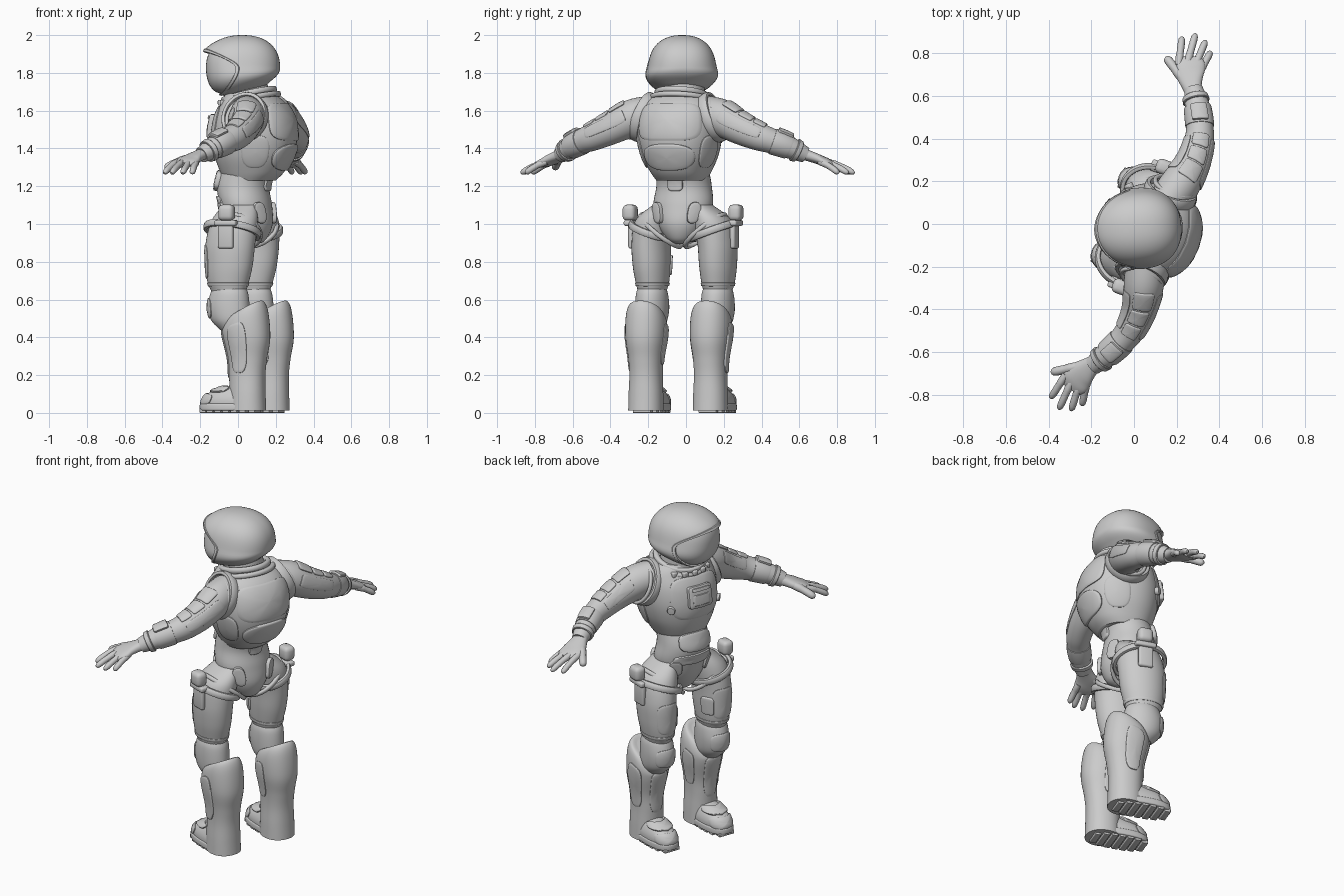
import bpy, bmesh
from math import sin, cos, pi, radians, exp, sqrt, floor
from mathutils import Vector as V, Matrix

if "Cube" in bpy.data.objects:
    bpy.data.objects.remove(bpy.data.objects["Cube"])

TURN = radians(-110)  # parts are modelled facing -y, then the figure is turned


def finish(name, bm, mirror=False):
    bmesh.ops.recalc_face_normals(bm, faces=bm.faces)
    me = bpy.data.meshes.new(name)
    bm.to_mesh(me)
    bm.free()
    me.polygons.foreach_set("use_smooth", [True] * len(me.polygons))
    me.set_sharp_from_angle(angle=radians(42))
    ob = bpy.data.objects.new(name, me)
    bpy.context.collection.objects.link(ob)
    ob.rotation_euler.z = TURN
    if mirror:
        ob.modifiers.new("Mirror", 'MIRROR').use_mirror_merge = False
    return ob


def skin(name, rows, mirror=False, loop=False, caps=True):
    """Join closed rings of points into a surface."""
    bm = bmesh.new()
    vs = [[bm.verts.new(p) for p in r] for r in rows]
    n = len(rows[0])
    for i in range(len(rows) if loop else len(rows) - 1):
        a, b = vs[i], vs[(i + 1) % len(rows)]
        for j in range(n):
            bm.faces.new((a[j], a[(j + 1) % n], b[(j + 1) % n], b[j]))
    if caps and not loop:
        bm.faces.new(vs[0])
        bm.faces.new(vs[-1])
    return finish(name, bm, mirror)


def se(c, e):
    return (abs(c) ** e) * (1 if c >= 0 else -1)


def surf(secs, limb=False, e=1.0):
    """Surface through sections (x, y, z, radius a, radius b, tilt)."""
    S = [tuple(s) + (0,) * (6 - len(s)) for s in secs]
    m = len(S) - 1

    def at(v):
        v = min(max(v, 0), m)
        i = min(int(floor(v)), m - 1)
        t = v - i
        q = [S[min(max(i + k, 0), m)] for k in (-1, 0, 1, 2)]
        return [0.5 * (2 * b + (c - a) * t + (2 * a - 5 * b + 4 * c - d) * t * t
                       + (3 * b - a - 3 * c + d) * t ** 3) for a, b, c, d in zip(*q)]

    def f(u, v, h=0.0):
        s = at(v)
        c = V(s[:3])
        A, B = V((1, 0, 0)), V((0, 1, s[5]))
        if limb:
            T = (V(at(v + .1)[:3]) - V(at(v - .1)[:3])).normalized()
            A = T.cross(V((0, 0, 1))).normalized()
            B = A.cross(T)
        r = radians(u)
        p = c + A * s[3] * se(cos(r), e) + B * s[4] * se(sin(r), e)
        if h:
            d = (f(u + 1, v) - f(u - 1, v)).cross(f(u, v + .03) - f(u, v - .03)).normalized()
            p += d * (h if d.dot(p - c) > 0 else -h)
        return p
    f.m = m
    return f


def loft(name, f, mirror=False, n=40, k=6):
    skin(name, [[f(j * 360 / n, i / k) for j in range(n)] for i in range(f.m * k + 1)], mirror)


def band(name, f, v0, v1, h, mirror=False, n=40):
    prof = [(0, -.012), (.03, h * .7), (.12, h), (.5, h), (.88, h), (.97, h * .7), (1, -.012)]
    skin(name, [[f(j * 360 / n, v0 + (v1 - v0) * t, k) for j in range(n)] for t, k in prof], mirror, caps=False)


def plate(name, f, uc, vc, du, dv, h, mirror=False, e=0.35, n=40):
    """Raised pad lying on a surface; small e gives a rounded rectangle."""
    rows = []
    for r, k in ((.02, h), (.35, h), (.65, h), (.85, h), (.93, h * .92), (.98, h * .6), (1, -.008)):
        rows.append([f(uc + du * r * se(cos(2 * pi * j / n), e),
                       vc + dv * r * se(sin(2 * pi * j / n), e), k) for j in range(n)])
    skin(name, rows, mirror)


def ring(name, c, a, b, w, h, mirror=False, n=48):
    c, a, b = V(c), V(a), V(b)
    nz = a.cross(b).normalized()
    rows = []
    for i in range(n):
        t = 2 * pi * i / n
        d = a * cos(t) + b * sin(t)
        rows.append([c + d + d.normalized() * w * se(cos(q), .7) + nz * h * se(sin(q), .7)
                     for q in [2 * pi * j / 12 for j in range(12)]])
    skin(name, rows, mirror, loop=True)


def box(name, loc, size, bev, mirror=False):
    bm = bmesh.new()
    bmesh.ops.create_cube(bm, size=1)
    for v in bm.verts:
        v.co = V([a * b + c for a, b, c in zip(v.co, size, loc)])
    bmesh.ops.bevel(bm, geom=bm.edges[:], offset=bev, segments=3, profile=.5, affect='EDGES')
    finish(name, bm, mirror)


# helmet: polar shell around the forward axis, with a visor opening, head turned to one side
LOOK = Matrix.Rotation(radians(24), 3, 'Z')


def t_open(q):
    return radians(1 / sqrt((cos(q) / 76) ** 2 + (sin(q) / (28 if sin(q) > 0 else 54)) ** 2))


def helm(t, q, s, brow):
    d = V((sin(t) * cos(q), -cos(t), sin(t) * sin(q)))
    k = s * sum(abs(c) ** 2.3 for c in d) ** (-1 / 2.3)
    x, y, z = d.x * k * .176, d.y * k * .2, d.z * k * .172
    x *= 1 + .12 * exp(-((z + .07) / .07) ** 2)      # flared jaw
    if z < 0:
        z = z * .82 + .2 * y * min(1, -z / .12)
    y -= brow * exp(-((t - t_open(q)) / .35) ** 2) * max(0, sin(q)) ** 1.5
    return LOOK @ V((x, y, z)) + V((.012, .028, 1.828))


N = 64
ang = [2 * pi * j / N for j in range(N)]
rows = [[helm(t_open(q) + .02, q, .9, .02) for q in ang]]
for i in range(31):
    g = i / 30
    rows.append([helm(t_open(q) + (pi - .02 - t_open(q)) * g, q, 1 - .03 * exp(-g * 40), .025) for q in ang])
skin("helmet_shell", rows)
skin("visor", [[helm(.02 + i * 1.8 / 20, q, .955, 0) for q in ang] for i in range(21)])
skin("visor_rim", [[helm(t_open(q) + a, q, s, .025) for q in ang]
                   for a, s in ((.0, .96), (.01, 1.012), (.09, 1.018), (.12, .985))], caps=False)

# neck and collar
loft("neck", surf([(0, .05, 1.64, .12, .12), (0, .045, 1.70, .115, .12), (0, .04, 1.74, .11, .12)]))
ring("collar", (0, .062, 1.685), (.13, 0, 0), (0, .132, .03), .016, .016)
ring("lower_collar", (0, .07, 1.66), (.155, 0, 0), (0, .145, .03), .016, .014)
for i in range(5):
    q = radians(270 + (i - 2) * 22)
    box("collar_clip", (.158 * cos(q), .068 + .152 * sin(q), 1.642), (.032, .032, .03), .007)

# body suit with pelvis
body = surf([(0, .07, .893, .03, .04), (0, .07, .92, .075, .085), (0, .062, 1.0, .13, .125), (0, .045, 1.1, .16, .135),
             (0, .03, 1.2, .148, .138), (0, .06, 1.3, .14, .14)])
loft("body_suit", body)
plate("abdomen_plate", body, 270, 4.25, 42, .5, .02, e=.7)
plate("lower_belly_plate", body, 270, 3.2, 50, .3, .01, e=.7)
plate("back_tab", body, 90, 4.35, 17, .62, .012, e=.5)
plate("back_tab_wing", body, 90, 4.75, 60, .25, .01, e=.5)
plate("hip_pad", body, 50, 2.6, 13, .55, .022, True, e=.75)
plate("front_hip_pad", body, 312, 2.7, 14, .45, .014, True, e=.7)

# chest armour
chest = surf([(0, .07, 1.23, .13, .13), (0, .08, 1.275, .157, .167), (0, .09, 1.36, .197, .205),
              (0, .094, 1.46, .218, .222), (0, .095, 1.56, .215, .208), (0, .088, 1.64, .188, .165),
              (0, .065, 1.69, .135, .125)], e=.9)
loft("chest_armour", chest, n=56)
plate("back_upper_plate", chest, 90, 3.9, 52, 1.1, .008, e=.5)
plate("back_lower_plate", chest, 90, 1.9, 44, .75, .012, e=.85)
plate("side_plate", chest, 20, 2.2, 20, .9, .008, True, e=.7)
plate("breast_plate", chest, 270, 3.5, 44, 1.3, .008, e=.5)
plate("chest_box", chest, 270, 3.55, 17, .62, .032, e=.2)
plate("chest_box_slot", chest, 270, 3.95, 12, .1, .042, e=.2)
plate("chest_box_lid", chest, 270, 3.4, 12, .3, .036, e=.2)
plate("chest_button", chest, 312, 2.9, 6, .22, .022, True, e=1)

# shoulder straps
ring("shoulder_strap", (.195, .11, 1.565), (0, .114, 0), (-.045, 0, .116), .013, .028, True)
ring("shoulder_trim", (.232, .122, 1.56), (0, .1, 0), (-.04, 0, .103), .01, .01, True)

# arms
arm = surf([(.15, .11, 1.59, .09, .09), (.25, .14, 1.562, .094, .098), (.36, .16, 1.508, .08, .086),
            (.46, .155, 1.465, .071, .075), (.53, .135, 1.44, .064, .066), (.61, .095, 1.408, .06, .06),
            (.69, .045, 1.365, .044, .042)], limb=True)
loft("arm", arm, True)
for v, dv in ((1.4, .34), (2.15, .34), (2.95, .38)):
    plate("upper_arm_panel", arm, 95, v, 32, dv, .008, True, e=.25)
plate("arm_back_panel", arm, 162, 2.2, 24, 1.0, .005, True, e=.3)
plate("arm_front_panel", arm, 30, 2.2, 24, 1.0, .005, True, e=.3)
band("forearm_cuff", arm, 4.05, 5.1, .005, True)
plate("forearm_box", arm, 95, 4.6, 32, .42, .018, True, e=.2)
band("wrist_ring", arm, 5.3, 5.55, .009, True)

# hands
palm = surf([(.66, .06, 1.378, .036, .033), (.70, .034, 1.362, .047, .029), (.75, .006, 1.342, .066, .026),
             (.795, -.006, 1.325, .068, .022), (.825, -.014, 1.312, .052, .014)], limb=True, e=.85)
loft("palm", palm, True, n=24, k=4)


def digit(name, a, b, r, drop):
    a, b = V(a), V(b)
    S = []
    for t, k in ((0, 1), (.3, 1.06), (.45, .95), (.7, .97), (.92, .85), (1, .3)):
        p = a.lerp(b, t) + V((0, 0, -drop * t * t + drop * t))
        S.append((*p, r * k, r * k))
    loft(name, surf(S, limb=True), True, n=12, k=2)


for ya, xb, yb in ((-.058, .900, -.088), (-.022, .936, -.034), (.015, .922, .022), (.045, .882, .062)):
    digit("finger", (.785 - abs(ya + .01) * .3, ya, 1.33), (xb, yb, 1.268), .0175, .03)
digit("thumb", (.715, -.015, 1.348), (.785, -.126, 1.295), .022, .02)

# thighs
thigh = surf([(.11, .05, 1.10, .05, .09), (.16, .04, 1.02, .10, .125), (.185, .025, .9, .101, .135),
              (.187, .018, .78, .096, .128), (.185, .012, .69, .085, .112), (.185, .015, .645, .074, .095),
              (.185, .02, .6, .07, .09)])
loft("thigh", thigh, True)
plate("thigh_front_plate", thigh, 270, 2.9, 42, .85, .005, True, e=.5)
plate("thigh_inner_pad", thigh, 215, 3.0, 20, .5, .01, True, e=.4)
band("thigh_hem", thigh, 4.0, 4.35, .004, True)
ring("leg_strap", (.17, .03, .965), (.118, 0, .042), (0, .143, -.01), .013, .02, True)
ring("groin_trim", (.125, .045, .965), (.105, 0, .085), (0, .122, 0), .011, .012, True)

# hip gear
box("hip_pouch", (.298, .045, 1.06), (.07, .085, .085), .024, True)
box("hip_pouch_clip", (.29, .04, 1.005), (.055, .12, .03), .01, True)
box("holster", (.286, .035, .945), (.03, .085, .15), .012, True)

# knees
knee = surf([(.185, .02, .67, .068, .085), (.185, .018, .63, .082, .103), (.185, .015, .56, .086, .114),
             (.185, .025, .49, .08, .105), (.185, .05, .44, .06, .08)])
loft("knee", knee, True)
plate("knee_pad", knee, 270, 2.1, 48, .75, .007, True, e=.6)

# shin armour
shin = surf([(.185, .11, .545, .05, .06, .5), (.185, .105, .54, .088, .098, .55), (.183, .108, .49, .106, .121, .4),
             (.182, .115, .40, .106, .126), (.182, .12, .29, .09, .104), (.182, .118, .2, .086, .096),
             (.182, .12, .1, .09, .095), (.182, .12, .012, .092, .098)], e=.92)
loft("shin_armour", shin, True)
plate("shin_outer_plate", shin, 350, 3.5, 24, 1.4, .008, True, e=.6)
plate("shin_inner_plate", shin, 190, 3.3, 20, 1.1, .006, True, e=.6)
plate("shin_front_plate", shin, 270, 3.6, 28, 1.6, .007, True, e=.6)

# boots
upper = surf([(.185, .025, .035, .078, .158), (.185, .025, .07, .078, .156), (.185, .036, .1, .07, .135, -.02),
              (.185, .06, .128, .055, .095), (.185, .075, .145, .03, .05)], e=.85)
loft("boot_upper", upper, True)
plate("toe_cap", upper, 270, 1.1, 62, .85, .007, True, e=.6)
plate("boot_strap", upper, 270, 2.75, 80, .55, .012, True, e=.4)
loft("sole", surf([(.185, .025, .012, .076, .16), (.185, .025, .018, .083, .168), (.185, .025, .042, .083, .168),
                   (.185, .025, .05, .078, .162)], e=.8), True)
for i in range(7):
    w = .15 - .05 * abs(i - 3) ** 3 / 27
    box("tread", (.185, -.115 + i * .046, .011), (w, .036, .022), .004, True)
